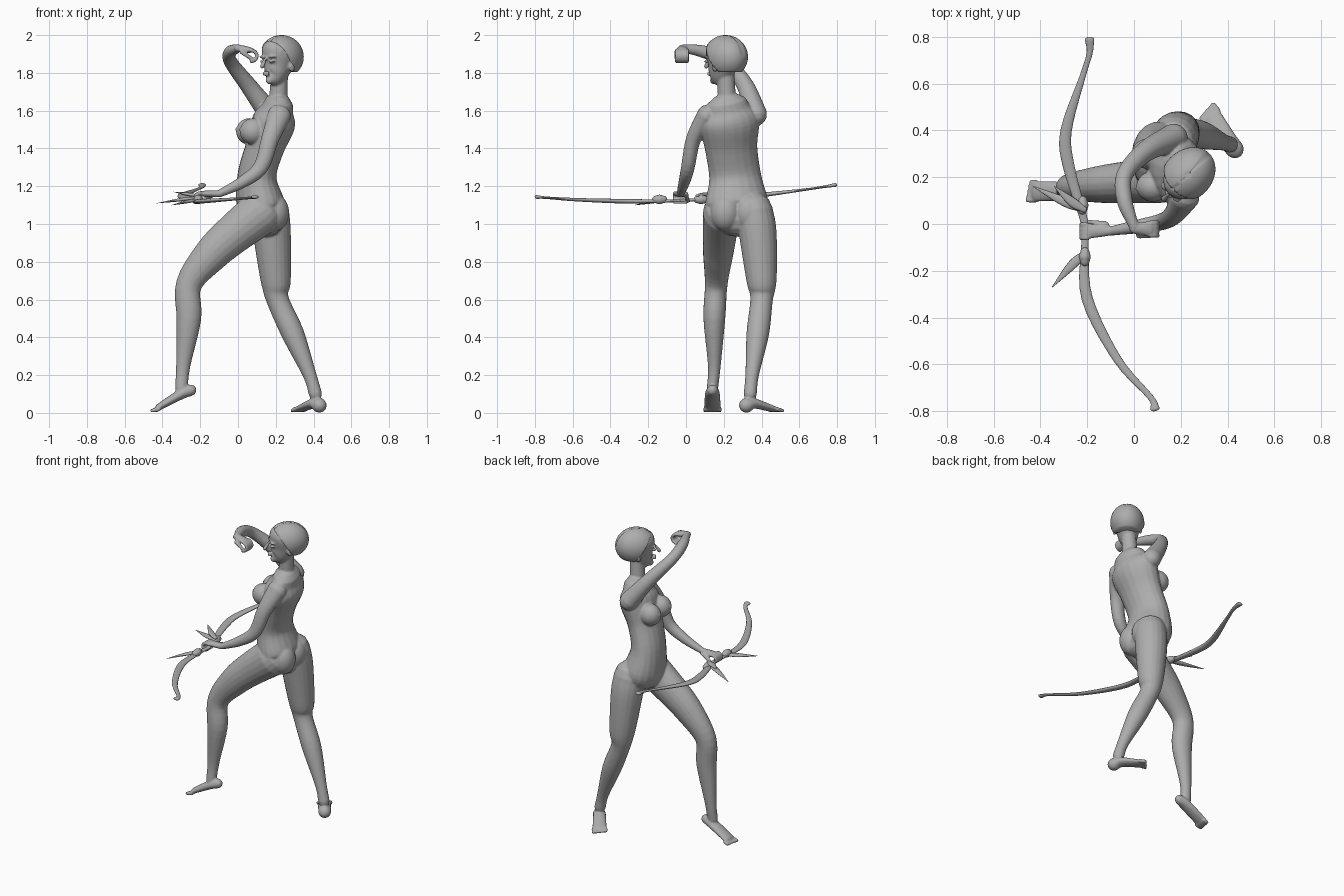
import bpy
import bmesh
from math import sin, cos, pi, sqrt
from mathutils import Vector, Matrix

if "Cube" in bpy.data.objects:
    bpy.data.objects.remove(bpy.data.objects["Cube"])

ACROSS, DEEP, UP = Matrix.Identity(3)
GREY = (.42, .42, .42, 1)
clay = bpy.data.materials.new("clay_grey")
clay.use_nodes = True
clay.diffuse_color = GREY
clay.node_tree.nodes["Principled BSDF"].inputs["Base Color"].default_value = GREY


def spline(rows, steps=5):
    """Catmull-Rom curve through rows of (x, y, z, radius)."""
    knots = [Vector(row) for row in rows]
    knots = [2 * knots[0] - knots[1]] + knots + [2 * knots[-1] - knots[-2]]
    points = []
    for before, start, end, after in zip(knots, knots[1:], knots[2:], knots[3:]):
        for step in range(steps):
            t = step / steps
            points.append(start + (end - before) * (t / 2)
                          + (2 * before - 5 * start + 4 * end - after) * (t * t / 2)
                          + (3 * start - before - 3 * end + after) * (t ** 3 / 2))
    return points + [knots[-2]]


def tube(bm, rows, side=DEEP, flat=(1, 1), sides=20):
    """Loft elliptical rings along a curve with rounded ends; flat is depth / width."""
    points = spline(rows)
    last = len(points) - 1
    round_end = [(sin(angle), cos(angle)) for angle in (pi / 6, pi / 3, pi * .45)]
    rings = []
    for i, point in enumerate(points):
        along = (points[min(i + 1, last)].xyz - points[max(i - 1, 0)].xyz).normalized()
        wide = (side - along * side.dot(along)).normalized()
        thick = along.cross(wide)
        width = max(point.w, .002)
        depth = width * (flat[0] + (flat[1] - flat[0]) * i / last)
        stations = [(0, 1)]
        if i == 0:
            stations = [(-push, scale) for push, scale in reversed(round_end)] + stations
        if i == last:
            stations = stations + round_end
        for push, scale in stations:
            centre = point.xyz + along * push * min(width, depth)
            angles = [2 * pi * j / sides for j in range(sides)]
            rings.append([bm.verts.new(centre + wide * width * scale * cos(angle)
                                       + thick * depth * scale * sin(angle)) for angle in angles])
    for ring, following in zip(rings, rings[1:]):
        for j in range(sides):
            k = (j + 1) % sides
            bm.faces.new((ring[j], ring[k], following[k], following[j]))
    bm.faces.new(rings[0][::-1])
    bm.faces.new(rings[-1])


def ball(bm, centre, radii, turn=Matrix.Identity(4)):
    matrix = Matrix.Translation(centre) @ turn @ Matrix.Diagonal((*radii, 1))
    return bmesh.ops.create_uvsphere(bm, u_segments=48, v_segments=32, radius=1, matrix=matrix)["verts"]


def finger(bm, centre, radius, outward):
    """Curl a finger half way round a horizontal axis."""
    angles = [pi * step / 4 for step in range(5)]
    tube(bm, [(*(centre + ACROSS * outward * radius * sin(angle) + UP * radius * cos(angle)), .01)
              for angle in angles], sides=12)


def finish(bm, name):
    bmesh.ops.recalc_face_normals(bm, faces=bm.faces)
    mesh = bpy.data.meshes.new(name)
    bm.to_mesh(mesh)
    bm.free()
    mesh.materials.append(clay)
    mesh.shade_smooth()
    part = bpy.data.objects.new(name, mesh)
    bpy.context.collection.objects.link(part)
    return part


body = bmesh.new()

# Torso and neck, slightly twisted
tube(body, [(.15, .27, 1.03, .13), (.12, .27, 1.1, .17), (.1, .26, 1.25, .14), (.14, .24, 1.4, .14),
            (.19, .23, 1.54, .16), (.21, .22, 1.61, .12)], Vector((-.2, 1, 0)), (.75, .7))
tube(body, [(.21, .22, 1.6, .05), (.22, .21, 1.8, .045)])
for x, y in ((.08, .16), (.06, .3)):
    ball(body, (x, y, 1.49), (.07, .065, .07))
    ball(body, (x - .065, y - .01, 1.5), (.01, .01, .01))
for y in (.21, .33):
    ball(body, (.19, y, 1.06), (.08, .08, .1))

# Forward left leg and rear right leg
tube(body, [(.12, .19, 1.06, .1), (-.02, .18, .95, .09), (-.14, .17, .84, .08), (-.26, .16, .68, .06),
            (-.26, .15, .5, .058), (-.29, .15, .25, .034), (-.3, .14, .13, .03)], flat=(1.2, 1.1))
tube(body, [(.17, .36, 1.07, .1), (.18, .38, .95, .1), (.2, .4, .7, .08), (.21, .4, .6, .06),
            (.29, .38, .42, .06), (.38, .35, .2, .036), (.41, .34, .1, .035)])

# Feet with toes that shorten toward the outside
SPLAY, STRIDE = Vector((.8, .6, 0)), Vector((-.6, .8, 0))
tube(body, [(-.25, .14, .12, .03), (-.3, .14, .1, .04), (-.42, .14, .03, .045)], flat=(1, .4))
tube(body, [(.43, .32, .04, .04), (.4, .36, .05, .04), (.33, .46, .02, .045)], SPLAY, (1, .35))
for start, side, ahead in ((Vector((-.42, .14, .02)), DEEP, -ACROSS), (Vector((.33, .46, .02)), -SPLAY, STRIDE)):
    for toe in range(5):
        root = start + side * (toe - 2) * .019
        tip = root + ahead * (.035 - .004 * toe) - UP * .008
        tube(body, [(*root, .012), (*tip, .011)], side, sides=12)

# Lowered left arm and raised right arm
tube(body, [(.22, .11, 1.58, .05), (.17, .04, 1.45, .04), (.12, .01, 1.3, .036), (.02, -.01, 1.22, .03),
            (-.1, -.03, 1.16, .02)], flat=(1.25, 1))
tube(body, [(.17, .37, 1.58, .06), (.05, .31, 1.74, .045), (-.04, .21, 1.86, .036), (-.04, .1, 1.91, .034),
            (0, -.01, 1.93, .022)], UP)

# Palms, curled fingers and thumbs
tube(body, [(-.1, -.03, 1.16, .02), (-.2, -.03, 1.16, .035)], flat=(.9, .4))
tube(body, [(0, -.02, 1.93, .022), (.07, -.02, 1.92, .035)], flat=(.9, .4))
for i in range(4):
    spread = DEEP * (i * .019 - .06)
    finger(body, spread + Vector((-.2, 0, 1.14)), .025, -1)
    finger(body, spread + Vector((.07, .01, 1.89)), .03, 1)
tube(body, [(-.12, 0, 1.16, .013), (-.2, .01, 1.12, .01)], sides=12)
tube(body, [(.02, -.05, 1.91, .013), (.08, -.05, 1.87, .01)], sides=12)

# Head, turned between the front and the side
FACE, LEFT = Vector((-1, -1, 0)).normalized(), Vector((1, -1, 0)).normalized()
HEAD = Vector((.23, .21, 0))
TURN = Matrix((FACE, LEFT, UP)).transposed().to_4x4()


def at(forward, sideways, height):
    return HEAD + FACE * forward + LEFT * sideways + UP * height


tube(body, [(*at(forward, 0, height), width) for forward, height, width in (
    (.09, 1.76, .02), (.06, 1.78, .05), (.03, 1.83, .07), (.01, 1.9, .09), (0, 1.92, .075))], LEFT, (1.1, 1.25))
tube(body, [(*at(.12, 0, 1.875), .008), (*at(.145, 0, 1.835), .013)], LEFT, sides=12)
for height in (1.79, 1.802):
    ball(body, at(.115, 0, height), (.012, .022, .007), TURN)
for mirror in (-1, 1):
    ball(body, at(.108, mirror * .034, 1.86), (.013, .017, .008), TURN)
    ball(body, at(.105, mirror * .034, 1.885), (.016, .024, .006), TURN)
    ball(body, at(0, mirror * .08, 1.835), (.02, .012, .03), TURN)

skin = finish(body, "body")
fuse = skin.modifiers.new("fuse", 'REMESH')
fuse.mode, fuse.voxel_size, fuse.use_smooth_shade = 'VOXEL', .006, True
soften = skin.modifiers.new("soften", 'SMOOTH')
soften.factor, soften.iterations = .5, 5

# Close-cropped hair: a shell trimmed at the hairline, with a centre parting
hair = bmesh.new()
crown = at(0, 0, 1.885)
for vert in ball(hair, crown, (.13, .105, .115), TURN):
    offset = vert.co - crown
    if abs(offset.dot(LEFT)) < .002 and offset.z > 0:
        vert.co -= offset.normalized() * .006
for cut, normal in ((at(.06, 0, 1.925), FACE * .8 - UP * .55), (at(0, 0, 1.805), -UP)):
    everything = hair.verts[:] + hair.edges[:] + hair.faces[:]
    bmesh.ops.bisect_plane(hair, geom=everything, plane_co=cut, plane_no=normal, clear_outer=True)
    bmesh.ops.holes_fill(hair, edges=[edge for edge in hair.edges if edge.is_boundary])
finish(hair, "hair")

# Bow limbs: a flat ribbon that rises along a shallow parabola and flares at both tips
bow = bmesh.new()
tube(bow, [(x, y, 1.125 + .04 * y + .08 * y * y, radius) for x, y, radius in (
    (.09, -.79, .02), (.07, -.74, .013), (-.07, -.58, .018), (-.2, -.32, .024), (-.21, -.1, .016),
    (-.21, 0, .016), (-.28, .25, .025), (-.29, .4, .024), (-.22, .63, .013), (-.19, .73, .013),
    (-.19, .79, .02))], ACROSS, (.5, .5))
finish(bow, "bow_limbs")

# Grip bands
grip = bmesh.new()
for x, y in ((-.21, -.14), (-.22, .08)):
    tube(grip, [(x, y + shift, 1.13, .025 - abs(shift) / 4) for shift in (-.02, 0, .02)], ACROSS)
finish(grip, "grip_bands")

# Leaf-shaped spikes beside the grip
for name, root, tip in (("front_spike", (-.2, -.12, 1.13), (-.35, -.27, 1.1)),
                        ("rear_spike", (-.21, .06, 1.14), (-.43, .16, 1.11)),
                        ("upper_spike", (-.21, .06, 1.15), (-.34, .16, 1.17))):
    leaf = bmesh.new()
    middle = Vector(root).lerp(Vector(tip), .35) - ACROSS * .01
    tube(leaf, [(*root, .012), (*middle, .02), (*tip, .002)], flat=(.5, .4), sides=12)
    finish(leaf, name)
